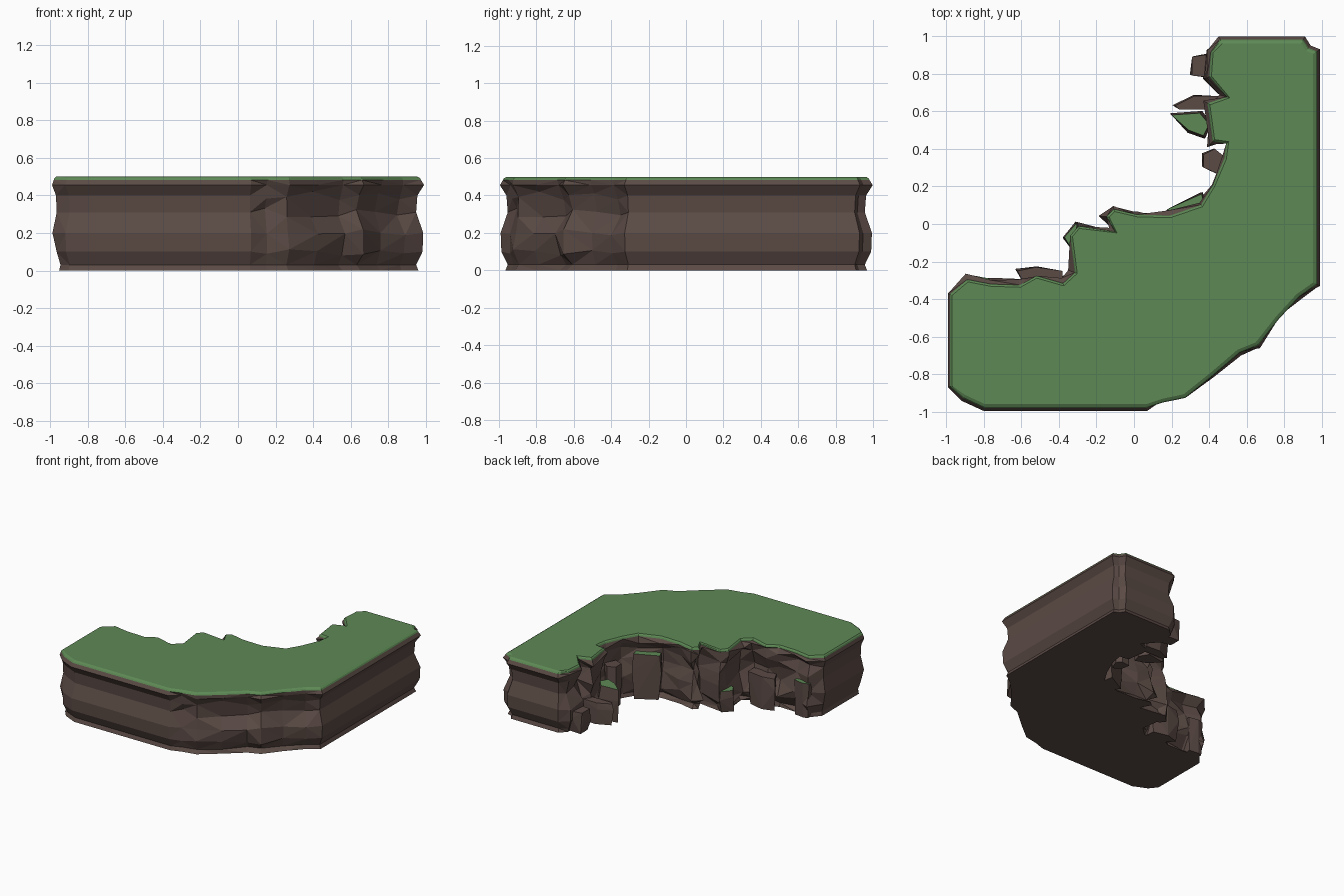
import bpy, bmesh, random
from mathutils import Vector

if "Cube" in bpy.data.objects:
    bpy.data.objects.remove(bpy.data.objects["Cube"])

random.seed(4)


def material(name, rgb):
    m = bpy.data.materials.new(name)
    m.diffuse_color = (*rgb, 1)
    m.use_nodes = True
    m.node_tree.nodes["Principled BSDF"].inputs["Base Color"].default_value = m.diffuse_color
    return m


ROCK = material("rock", (0.105, 0.07, 0.06))
GRASS = material("grass", (0.11, 0.25, 0.09))


def finish(bm, name):
    bmesh.ops.triangulate(bm, faces=[f for f in bm.faces if len(f.verts) == 4])
    bmesh.ops.recalc_face_normals(bm, faces=bm.faces[:])
    mesh = bpy.data.meshes.new(name)
    bm.to_mesh(mesh)
    bm.free()
    mesh.materials.append(ROCK)
    mesh.materials.append(GRASS)
    ob = bpy.data.objects.new(name, mesh)
    bpy.context.collection.objects.link(ob)
    return ob


# Outer cliff outline (smooth strata), counterclockwise from the left end
outer = [(-.99, -.37), (-.99, -.87), (-.92, -.94), (-.80, -.995), (.07, -.995),
         (.16, -.965), (.28, -.94), (.43, -.82), (.57, -.70), (.67, -.66),
         (.78, -.52), (.89, -.40), (.99, -.33), (.99, .93), (.94, .95),
         (.91, .998), (.45, .998)]
# Jagged inner cliff outline
inner = [(.40, .92), (.39, .78), (.48, .68), (.38, .65), (.41, .43), (.48, .42),
         (.47, .35), (.41, .21), (.35, .11), (.19, .055), (.02, .06), (-.11, .09),
         (-.16, .04), (-.11, -.035), (-.30, 0), (-.35, -.06), (-.325, -.255),
         (-.38, -.305), (-.52, -.265), (-.61, -.315), (-.76, -.31), (-.89, -.285)]
outline = [Vector(p) for p in outer + inner]
n = len(outline)


def inset(i, d):
    """Outline point moved towards the inside of the block."""
    p, a, b = outline[i], outline[i - 1], outline[(i + 1) % n]
    e1, e2 = (p - a).normalized(), (b - p).normalized()
    n1, n2 = Vector((-e1.y, e1.x)), Vector((-e2.y, e2.x))
    return p + (n1 + n2) * d / max(0.75, 1 + n1.dot(n2))


# Strata: (height, inset) from the ground to the grass
strata = [(0, .03), (.03, .042), (.10, .008), (.20, .004), (.31, .042),
          (.40, .035), (.455, .0), (.482, .016), (.492, .022), (.5, .036)]

bm = bmesh.new()
rings = []
for k, (z, d) in enumerate(strata):
    ring = []
    for i in range(n):
        dd, zz = d, z
        middle = 0 < k < 7
        if i >= len(outer):
            dd = d * .6
            if middle:
                dd += random.uniform(-.03, .035)
                zz += random.uniform(-.025, .025) * (k > 1)
        elif 5 <= i <= 11 and middle:
            dd += random.uniform(-.005, .03)
            zz += random.uniform(-.025, .025) * (1 < k < 6)
        elif i < 2:
            dd = d * .6 + (.02 if k < 3 else 0)
        p = inset(i, dd)
        ring.append(bm.verts.new((max(-.995, min(.99, p.x)),
                                  max(-.998, min(1, p.y)), zz)))
    rings.append(ring)
for k in range(len(strata) - 1):
    for i in range(n):
        j = (i + 1) % n
        f = bm.faces.new((rings[k][i], rings[k][j], rings[k + 1][j], rings[k + 1][i]))
        f.material_index = 1 if k >= 7 else 0
bm.faces.new(rings[0][::-1])
bm.faces.new(rings[-1]).material_index = 1
finish(bm, "cliff_block")


def boulder(name, top, z, grow, grassy):
    """Faceted outcrop: hull of a top outline and a wider, rougher base."""
    bm = bmesh.new()
    c = sum((Vector(p) for p in top), Vector((0, 0))) / len(top)
    for s, h in ((1, z), (grow, z * .6), (grow * .9, .0)):
        for p in top:
            q = c + (Vector(p) - c) * s
            r = 0 if h == z else .012
            bm.verts.new((q.x + random.uniform(-r, r), q.y + random.uniform(-r, r),
                          max(0, h + random.uniform(-r, r) * 2 * (h > 0))))
    res = bmesh.ops.convex_hull(bm, input=bm.verts[:])
    loose = [v for v in bm.verts if not v.link_faces]
    bmesh.ops.delete(bm, geom=loose, context='VERTS')
    bmesh.ops.recalc_face_normals(bm, faces=bm.faces[:])
    for f in bm.faces:
        f.material_index = int(grassy and f.normal.z > .95)
    finish(bm, name)


# Outcrops and grassy ledges along the inner cliff
boulder("grassy_outcrop", [(.20, .58), (.35, .59), (.40, .53), (.37, .47), (.29, .50)], .27, 1.12, True)
boulder("outcrop_back", [(.22, .63), (.32, .68), (.45, .68), (.42, .61), (.24, .61)], .17, 1.05, False)
boulder("outcrop_end", [(.31, .79), (.31, .89), (.38, .90), (.44, .88), (.42, .78)], .17, 1.02, False)
boulder("outcrop_side", [(.37, .30), (.37, .37), (.43, .40), (.48, .36), (.44, .27)], .33, 1.05, False)
boulder("ledge_high", [(.18, .08), (.30, .11), (.36, .16), (.38, .08), (.2, .03)], .36, 1.02, True)
boulder("ledge_low", [(-.37, -.07), (-.31, 0), (-.25, -.03), (-.28, -.15), (-.34, -.12)], .17, 1.03, True)
boulder("outcrop_corner", [(-.62, -.25), (-.52, -.23), (-.38, -.25), (-.38, -.33), (-.58, -.33)], .26, 1.02, False)
boulder("ledge_left", [(-.90, -.29), (-.85, -.275), (-.77, -.29), (-.78, -.36), (-.90, -.36)], .28, 1.02, True)
